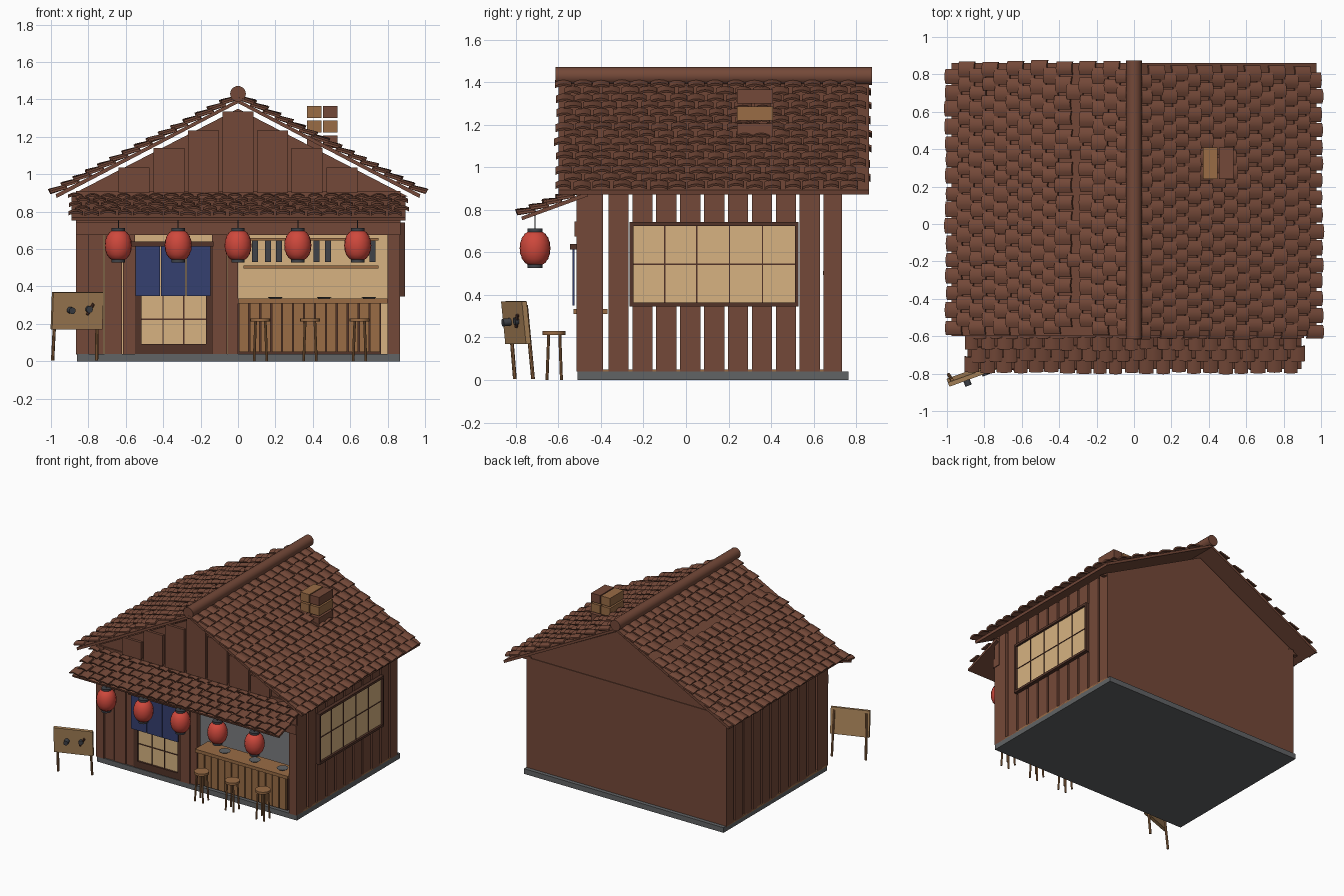
import bpy, bmesh, math, random
from mathutils import Vector, Matrix

if "Cube" in bpy.data.objects:
    bpy.data.objects.remove(bpy.data.objects["Cube"])

random.seed(4)

def mat(name, r, g, b):
    m = bpy.data.materials.new(name)
    m.diffuse_color = (r, g, b, 1)
    m.use_nodes = True
    m.node_tree.nodes["Principled BSDF"].inputs["Base Color"].default_value = m.diffuse_color
    return m

BROWN = mat("brown wood", 0.175, 0.066, 0.04)
DARK = mat("dark wood", 0.085, 0.034, 0.022)
TAN = mat("tan wood", 0.32, 0.15, 0.06)
GOLD = mat("pale wood", 0.40, 0.23, 0.10)
CREAM = mat("cream paper", 0.68, 0.45, 0.22)
RED = mat("lantern red", 0.62, 0.065, 0.045)
NAVY = mat("curtain navy", 0.035, 0.05, 0.16)
GREY = mat("stone grey", 0.12, 0.125, 0.13)
IRON = mat("dark iron", 0.05, 0.055, 0.065)

def finish(bm, name, m, smooth=None):
    bmesh.ops.recalc_face_normals(bm, faces=bm.faces[:])
    me = bpy.data.meshes.new(name)
    bm.to_mesh(me)
    bm.free()
    me.materials.append(m)
    o = bpy.data.objects.new(name, me)
    bpy.context.collection.objects.link(o)
    if smooth:
        bpy.context.view_layer.objects.active = o
        o.select_set(True)
        bpy.ops.object.shade_smooth_by_angle(angle=math.radians(smooth))
        o.select_set(False)
    return o

def boxes(name, m, *dims, frame=Matrix()):
    """Boxes given as (x0, x1, y0, y1, z0, z1), joined in one object."""
    bm = bmesh.new()
    for x0, x1, y0, y1, z0, z1 in dims:
        t = Matrix.Translation(((x0 + x1) / 2, (y0 + y1) / 2, (z0 + z1) / 2))
        s = Matrix.Diagonal((x1 - x0, y1 - y0, z1 - z0, 1))
        bmesh.ops.create_cube(bm, size=1, matrix=frame @ t @ s)
    return finish(bm, name, m)

def rods(name, m, r, *ends, seg=12):
    bm = bmesh.new()
    for a, b in ends:
        a, b = Vector(a), Vector(b)
        rot = (b - a).to_track_quat('Z', 'Y').to_matrix().to_4x4()
        bmesh.ops.create_cone(bm, cap_ends=True, segments=seg, radius1=r, radius2=r,
                              depth=(b - a).length, matrix=Matrix.Translation((a + b) / 2) @ rot)
    return finish(bm, name, m, 40)

def prism(name, m, pts, a, b, axis):
    """Extrude a 2D outline along x (points y,z) or along y (points x,z)."""
    bm = bmesh.new()
    put = (lambda p, t: (t, *p)) if axis == 'x' else (lambda p, t: (p[0], t, p[1]))
    f = bm.faces.new([bm.verts.new(put(p, a)) for p in pts])
    new = bmesh.ops.extrude_face_region(bm, geom=[f])['geom']
    d = Vector(put((0, 0), b - a))
    bmesh.ops.translate(bm, vec=d, verts=[v for v in new if isinstance(v, bmesh.types.BMVert)])
    return finish(bm, name, m)

def tiles(name, origin, u, v, cols, rows, pitch, step, skip=None):
    """Overlapping arched tiles: u runs across, v runs down the slope."""
    o, u, v = Vector(origin), Vector(u).normalized(), Vector(v).normalized()
    n = u.cross(v).normalized()
    n = n if n.z > 0 else -n
    bm = bmesh.new()
    for r in range(rows):
        for c in range(cols):
            if r == skip and random.random() < 0.75:
                continue
            cu = (c + 0.5 + (0.22 if r % 2 else -0.22)) * pitch + random.uniform(-.006, .006)
            dv, w, lift = random.uniform(-.006, .006), pitch * random.uniform(.8, .97), random.uniform(.014, .022)
            rings = []
            for vv, h in ((r * step - 0.005 + dv, 0.0), ((r + 1) * step + 0.008 + dv, lift)):
                ring = []
                for k in range(5):
                    t = k / 4 - 0.5
                    ring.append((t, h + 0.012 * (1 - 4 * t * t) + 0.004))
                ring += [(t, q - 0.012) for t, q in reversed(ring)]
                rings.append([bm.verts.new(o + u * (cu + t * w) + v * vv + n * q) for t, q in ring])
            a, b = rings
            for k in range(10):
                bm.faces.new((a[k], a[(k + 1) % 10], b[(k + 1) % 10], b[k]))
            for e in rings:
                for k in range(4):
                    bm.faces.new((e[k], e[k + 1], e[8 - k], e[9 - k]))
    return finish(bm, name, BROWN, 35)

def lathe(name, m, prof, loc, seg=20):
    bm = bmesh.new()
    vs = [bm.verts.new((r, 0, z)) for r, z in prof]
    es = [bm.edges.new(p) for p in zip(vs, vs[1:])]
    bmesh.ops.spin(bm, geom=vs + es, axis=(0, 0, 1), cent=(0, 0, 0), steps=seg, angle=math.tau)
    bmesh.ops.remove_doubles(bm, verts=bm.verts[:], dist=1e-4)
    bmesh.ops.translate(bm, vec=loc, verts=bm.verts[:])
    return finish(bm, name, m, 50)

# Stone base and plank side walls
boxes("base_slab", GREY, (-.86, .865, -.51, .765, 0, .04))
for side, s in (("left", -1), ("right", 1)):
    xs = sorted((s * .825, s * .865))
    boxes(side + "_wall_planks", BROWN, *[(*xs, -.365 + .1125 * i, -.27 + .1125 * i, .04, .91) for i in range(9)],
          (*xs, .6475, .735, .04, .91))
    boxes(side + "_corner_post", BROWN, (*sorted((s * .80, s * .865)), -.515, -.39, .04, .91))
    boxes(side + "_sill", TAN, (*xs, -.5, .735, .036, .05))

# Back wall with cream lining
boxes("back_wall", BROWN, (-.86, .86, .712, .735, .04, .90))
boxes("back_lining", CREAM, (-.82, .82, .700, .708, .04, .78))
prism("back_gable", BROWN, [(-.91, .88), (.91, .88), (0, 1.35)], .70, .73, 'y')

# Front wall
boxes("front_wall_planks", BROWN, (-.80, -.72, -.50, -.475, .04, .80), (-.715, -.62, -.505, -.475, .04, .80),
      (-.615, -.55, -.50, -.475, .04, .80), (-.14, -.06, -.515, -.46, .04, .80), (-.055, 0, -.505, -.46, .04, .80))
boxes("front_beam", BROWN, (-.865, .87, -.525, -.46, .675, .745), (-.865, .87, -.51, -.46, .745, .91))

# Front gable boards
prism("front_gable", BROWN, [(-.91, .88), (.91, .88), (0, 1.35)], -.50, -.47, 'y')
gable = []
for i in range(-3, 4):
    top = (1.335, 1.235, 1.14, 1.035)[abs(i)]
    gable.append((i * .185 - .083, i * .185 + .083, -.52, -.50, .90, top))
boxes("gable_boards", BROWN, *gable)

# Main roof: panels, tiles and ridge
for side, s in (("left", -1), ("right", 1)):
    prism(side + "_roof_panel", BROWN, [(0, 1.40), (s * .975, .893), (s * .97, .873), (0, 1.38)], -.60, .86, 'y')
    tiles(side + "_roof_tiles", (s * .01, -.60 if s > 0 else -.575, 1.402), (0, 1, 0), (s, 0, -.52),
          16, 15, .0895, .0735, 4 if s < 0 else None)
rods("ridge_pole", BROWN, .042, ((0, -.615, 1.43), (0, .875, 1.43)), seg=20)

# Awning over the front
prism("awning_panel", BROWN, [(-.46, .885), (-.775, .768), (-.77, .752), (-.46, .865)], -.89, .895, 'x')
tiles("awning_tiles", (-.89, -.47, .887), (1, 0, 0), (0, -.33, -.122), 21, 5, .085, .066)

# Chimney blocks
def block(x, z):
    return (x, x + .077, .24, .41, z, z + .066)
boxes("chimney_brown", BROWN, block(.455, 1.30), block(.37, 1.14), block(.455, 1.14))
boxes("chimney_pale", TAN, block(.37, 1.30), block(.37, 1.222), block(.455, 1.222))

# Right window
boxes("window_paper", CREAM, (.86, .875, -.25, .52, .36, .73))
boxes("window_frame", DARK, (.86, .892, -.265, .53, .725, .743), (.86, .892, -.265, .53, .347, .365),
      (.86, .892, -.265, -.248, .347, .743), (.86, .892, .513, .53, .347, .743))
boxes("window_bars", DARK, (.87, .879, -.25, .52, .542, .548),
      *[(.87, .879, y - .003, y + .003, .36, .73) for y in (-.10, .05, .205, .36)])

# Sliding door and split curtain
boxes("door_paper", CREAM, (-.53, -.15, -.49, -.48, .09, .62))
boxes("door_frame", DARK, (-.55, -.515, -.505, -.47, .04, .64), (-.17, -.14, -.505, -.47, .04, .64),
      (-.55, -.14, -.505, -.47, .04, .092), (-.57, -.13, -.545, -.47, .615, .64))
boxes("door_bars", DARK, *[(x - .003, x + .003, -.495, -.48, .09, .62) for x in (-.40, -.29)],
      (-.52, -.16, -.495, -.48, .222, .228))
boxes("door_curtain", NAVY, *[(-.548 + i * .136, -.418 + i * .136, -.535, -.525, .35, .62) for i in range(3)])

# Counter
boxes("counter_boards", TAN, *[(.005 + i * .0585, .057 + i * .0585, -.50, -.48, .05, .31) for i in range(13)])
boxes("counter_body", DARK, (0, .765, -.48, -.43, .04, .31))
boxes("counter_top", TAN, (0, .80, -.53, -.37, .31, .335))
for i, x in enumerate((.20, .46, .70)):
    lathe(f"dish_{i}", GREY, [(0, .335), (.03, .335), (.042, .345), (0, .342)], (x, -.45, 0), 12)

# Back shelf with hanging utensils
boxes("shelf", TAN, (.03, .75, .645, .70, .495, .512), (.03, .75, .68, .70, .645, .66))
boxes("hanging_utensils", IRON, *[(x - .016, x + .016, .67, .685, .53, .645)
      for x in (.09, .16, .22, .32, .42, .48, .65, .72)])

# Lanterns: ribbed bodies, iron caps and cords
for i in range(5):
    x = -.64 + .32 * i
    prof = []
    for k in range(17):
        a = math.pi * (k / 16 * .80 + .10)
        prof.append((.073 * math.sin(a) ** .75 - (.002 if k % 2 else 0), .62 - .084 * math.cos(a)))
    lathe(f"lantern_{i}", RED, [(0, prof[0][1])] + prof + [(0, prof[-1][1])], (x, -.71, 0))
    rods(f"lantern_caps_{i}", IRON, .036, ((x, -.71, .528), (x, -.71, .543)), ((x, -.71, .697), (x, -.71, .712)))
    rods(f"lantern_cord_{i}", IRON, .003, ((x, -.71, .71), (x, -.71, .79)), seg=6)

# Stools
for i, x in enumerate((.12, .385, .65)):
    rods(f"stool_seat_{i}", TAN, .054, ((x, -.62, .212), (x, -.62, .23)), seg=16)
    rods(f"stool_legs_{i}", TAN, .007, *[((x + a * .034, -.62 + b * .034, 0), (x + a * .026, -.62 + b * .026, .214))
         for a in (-1, 1) for b in (-1, 1)], seg=8)

# Standing sign, turned and leaning a little
turn = Matrix.Translation((-.86, -.80, 0)) @ Matrix.Rotation(math.radians(20), 4, 'Z') \
    @ Matrix.Translation((0, 0, .27)) @ Matrix.Rotation(math.radians(6), 4, 'X')
boxes("sign_board", GOLD, (-.143, .143, -.012, .012, -.10, .10), frame=turn)
rods("sign_legs", TAN, .009, *[(turn @ Vector((s * .125, .012, -.268)), turn @ Vector((s * .118, .016, .08)))
     for s in (-1, 1)], seg=8)
rods("sign_knobs", IRON, .018, (turn @ Vector((-.045, -.05, .005)), turn @ Vector((-.045, 0, .005))),
     (turn @ Vector((.06, -.03, .01)), turn @ Vector((.06, 0, .01))))
rods("sign_pegs", DARK, .008, (turn @ Vector((.05, -.02, -.02)), turn @ Vector((.085, -.02, .04))), seg=8)
